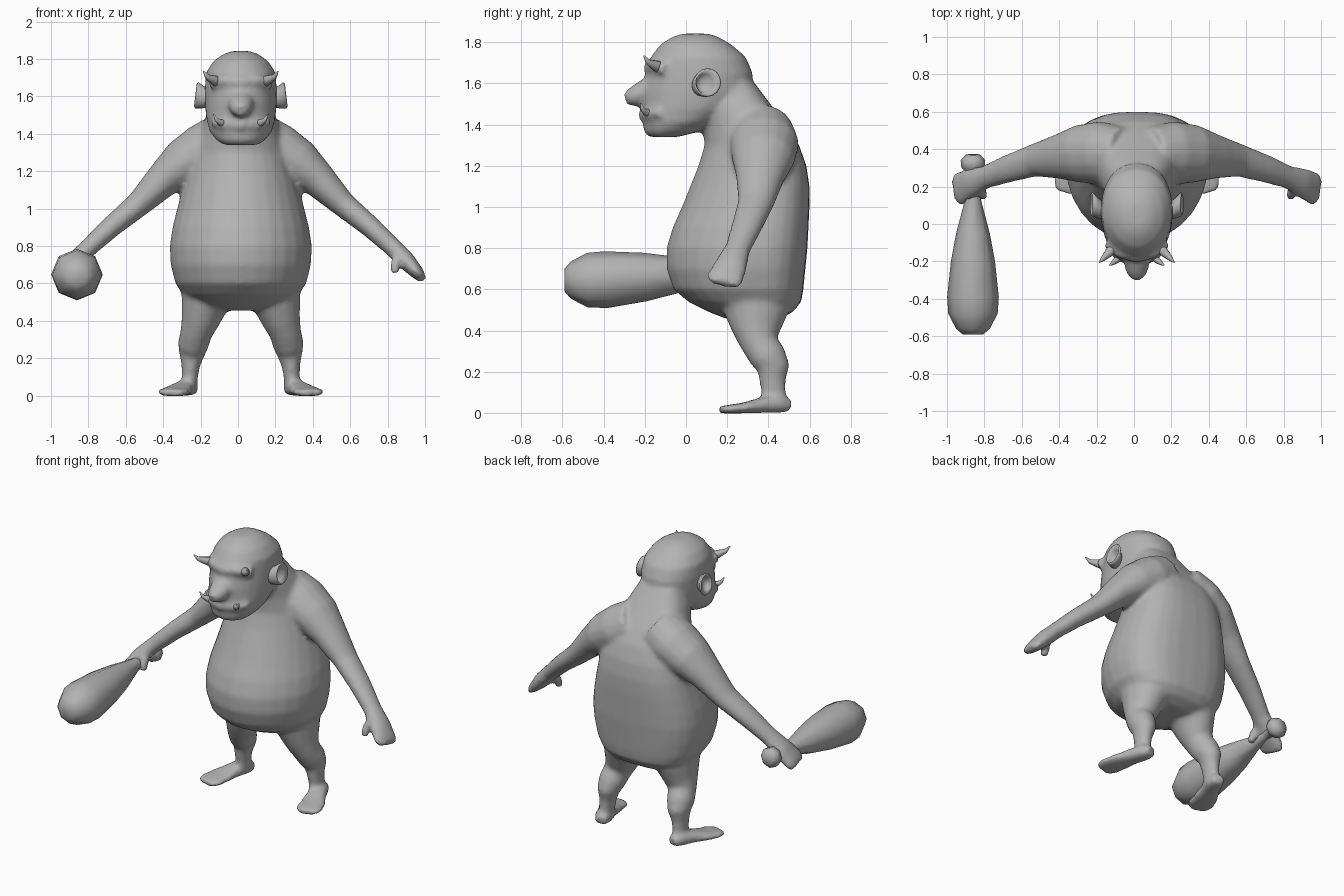
import bpy, bmesh, math
from mathutils import Vector

CX = 0.015  # symmetry plane of the creature

skin = bpy.data.materials.new("stone_grey")
skin.diffuse_color = (0.45, 0.45, 0.45, 1)


def power(v, p):
    return math.copysign(abs(v) ** p, v)


def loft(bm, rings):
    """Closed skin over a list of equal-length point rings."""
    rows = [[bm.verts.new(p) for p in ring] for ring in rings]
    n = len(rows[0])
    for a, b in zip(rows, rows[1:]):
        for i in range(n):
            j = (i + 1) % n
            bm.faces.new((a[i], a[j], b[j], b[i]))
    bm.faces.new(rows[0][::-1])
    bm.faces.new(rows[-1])


def stack(bm, rows, n=28, back_pow=0.75, widest=0.6):
    """Horizontal rings given as (z, front y, back y, half width)."""
    rings = []
    for z, f, b, w in rows:
        mid = f + widest * (b - f)
        ring = []
        for i in range(n):
            c, s = math.cos(math.tau * i / n), math.sin(math.tau * i / n)
            if s > 0:
                x, y = w * power(c, back_pow), mid + (b - mid) * power(s, back_pow)
            else:
                x, y = w * c, mid + (mid - f) * s
            ring.append((CX + x, y, z))
        rings.append(ring)
    loft(bm, rings)


def tube(bm, pts, ref, side=1, n=16, axis=None, p=1.0):
    """Limb along points (x, y, z, radius along ref, other radius)."""
    rings = []
    for k, (x, y, z, ra, rb) in enumerate(pts):
        q0, q1 = pts[max(k - 1, 0)], pts[min(k + 1, len(pts) - 1)]
        t = Vector(axis) if axis else Vector(q1[:3]) - Vector(q0[:3])
        t.normalize()
        u = Vector(ref)
        u = (u - u.dot(t) * t).normalized()
        v = t.cross(u)
        ring = []
        for i in range(n):
            a = math.tau * i / n
            q = (Vector((x, y, z)) + u * ra * power(math.cos(a), p)
                 + v * rb * power(math.sin(a), p))
            ring.append((CX + side * q.x, q.y, q.z))
        rings.append(ring)
    loft(bm, rings)


def finish(bm, name, angle=None):
    bmesh.ops.recalc_face_normals(bm, faces=bm.faces[:])
    me = bpy.data.meshes.new(name)
    bm.to_mesh(me)
    bm.free()
    me.materials.append(skin)
    ob = bpy.data.objects.new(name, me)
    bpy.context.collection.objects.link(ob)
    for poly in me.polygons:
        poly.use_smooth = True
    return ob


X, Y, Z = (1, 0, 0), (0, 1, 0), (0, 0, 1)
body = bmesh.new()

# torso and neck
stack(body, [
    (0.455, 0.20, 0.45, 0.13), (0.49, 0.11, 0.52, 0.25), (0.54, 0.01, 0.56, 0.31),
    (0.60, -0.06, 0.57, 0.35), (0.70, -0.095, 0.58, 0.375), (0.80, -0.095, 0.59, 0.38),
    (0.90, -0.065, 0.595, 0.365), (1.00, -0.02, 0.60, 0.34), (1.10, 0.02, 0.60, 0.315),
    (1.20, 0.06, 0.585, 0.29), (1.30, 0.09, 0.55, 0.26), (1.40, 0.08, 0.485, 0.22),
    (1.50, 0.05, 0.41, 0.185), (1.60, 0.05, 0.335, 0.14)])

# head
stack(body, [
    (1.34, -0.18, -0.04, 0.09), (1.365, -0.205, 0.06, 0.13), (1.41, -0.21, 0.15, 0.165),
    (1.48, -0.215, 0.25, 0.185), (1.56, -0.215, 0.32, 0.192), (1.65, -0.195, 0.325, 0.192),
    (1.73, -0.17, 0.29, 0.185), (1.79, -0.125, 0.22, 0.145), (1.825, -0.07, 0.16, 0.095),
    (1.842, -0.02, 0.11, 0.05)], back_pow=0.9, widest=0.5)

# nose, brow ridge and lower lip
tube(body, [(0, -0.12, 1.60, 0.06, 0.06), (0, -0.20, 1.56, 0.07, 0.06),
            (0, -0.255, 1.535, 0.06, 0.05), (0, -0.295, 1.525, 0.03, 0.03)], X)
tube(body, [(-0.16, -0.10, 1.67, 0.03, 0.03), (-0.09, -0.155, 1.685, 0.032, 0.03),
            (0, -0.18, 1.675, 0.03, 0.03), (0.09, -0.155, 1.685, 0.032, 0.03),
            (0.16, -0.10, 1.67, 0.03, 0.03)], Z)
tube(body, [(-0.15, -0.12, 1.46, 0.022, 0.025), (-0.09, -0.175, 1.45, 0.025, 0.03),
            (0, -0.205, 1.445, 0.028, 0.03), (0.09, -0.175, 1.45, 0.025, 0.03),
            (0.15, -0.12, 1.46, 0.022, 0.025)], Z)

for s in (-1, 1):
    # shoulder, arm and mitten hand
    tube(body, [
        (0.08, 0.37, 1.37, 0.15, 0.15), (0.20, 0.38, 1.305, 0.17, 0.15),
        (0.31, 0.375, 1.24, 0.155, 0.13), (0.42, 0.36, 1.15, 0.12, 0.095),
        (0.55, 0.34, 1.02, 0.088, 0.068), (0.69, 0.295, 0.905, 0.075, 0.058),
        (0.81, 0.25, 0.795, 0.062, 0.05), (0.885, 0.22, 0.72, 0.08, 0.05),
        (0.945, 0.19, 0.655, 0.092, 0.036), (0.97, 0.18, 0.625, 0.08, 0.024)], Y, s)
    # thumb
    tube(body, [(0.86, 0.20, 0.76, 0.035, 0.035), (0.825, 0.165, 0.71, 0.03, 0.026),
                (0.82, 0.145, 0.655, 0.024, 0.024)], Y, s)
    # leg with knee and calf
    tube(body, [
        (0.17, 0.33, 0.60, 0.17, 0.15), (0.195, 0.345, 0.48, 0.155, 0.125),
        (0.22, 0.345, 0.39, 0.115, 0.10), (0.24, 0.36, 0.33, 0.09, 0.085),
        (0.255, 0.40, 0.27, 0.09, 0.083), (0.262, 0.425, 0.22, 0.08, 0.068),
        (0.268, 0.42, 0.16, 0.065, 0.05), (0.272, 0.425, 0.10, 0.06, 0.043),
        (0.275, 0.43, 0.03, 0.06, 0.043)], Y, s)
    # foot turned outward
    tube(body, [
        (0.265, 0.505, 0.035, 0.038, 0.03), (0.28, 0.45, 0.044, 0.055, 0.044),
        (0.31, 0.37, 0.038, 0.06, 0.038), (0.345, 0.28, 0.024, 0.08, 0.026),
        (0.365, 0.21, 0.018, 0.085, 0.021), (0.375, 0.165, 0.015, 0.06, 0.017)],
        X, s, p=0.75)

# fuse the parts into one soft skin
ob = finish(body, "body")
fuse = ob.modifiers.new("fuse", 'REMESH')
fuse.mode = 'VOXEL'
fuse.voxel_size = 0.015
fuse.use_smooth_shade = True
soft = ob.modifiers.new("soften", 'SMOOTH')
soft.factor = 0.5
soft.iterations = 6

for s, label in ((-1, "left"), (1, "right")):
    # cupped ear
    bm = bmesh.new()
    tube(bm, [(0.17, 0.07, 1.59, 0.045, 0.05), (0.205, 0.085, 1.595, 0.055, 0.06),
              (0.235, 0.105, 1.605, 0.065, 0.07), (0.243, 0.105, 1.607, 0.058, 0.063),
              (0.22, 0.09, 1.60, 0.042, 0.046), (0.20, 0.08, 1.595, 0.02, 0.025)],
         Y, s, axis=(1, 0, 0.12))
    finish(bm, "ear_" + label)
    # brow horn
    bm = bmesh.new()
    tube(bm, [(0.11, -0.11, 1.67, 0.035, 0.035), (0.15, -0.155, 1.69, 0.024, 0.024),
              (0.18, -0.185, 1.705, 0.014, 0.014), (0.20, -0.205, 1.735, 0.003, 0.003)],
         Z, s, n=10)
    finish(bm, "brow_horn_" + label)
    # tusk
    bm = bmesh.new()
    tube(bm, [(0.08, -0.16, 1.455, 0.022, 0.022), (0.11, -0.195, 1.46, 0.018, 0.018),
              (0.13, -0.21, 1.475, 0.011, 0.011), (0.145, -0.22, 1.505, 0.003, 0.003)],
         Z, s, n=10)
    finish(bm, "tusk_" + label)

# club with end knob
bm = bmesh.new()
tube(bm, [(-0.876, y, z, r, r) for y, z, r in (
    (-0.59, 0.645, 0.055), (-0.56, 0.645, 0.09), (-0.48, 0.645, 0.132),
    (-0.39, 0.647, 0.138), (-0.20, 0.66, 0.118), (-0.05, 0.67, 0.09),
    (0.12, 0.685, 0.045), (0.22, 0.692, 0.032), (0.28, 0.697, 0.035),
    (0.30, 0.70, 0.062), (0.34, 0.70, 0.066), (0.37, 0.703, 0.04))], X, n=8)
finish(bm, "club")
